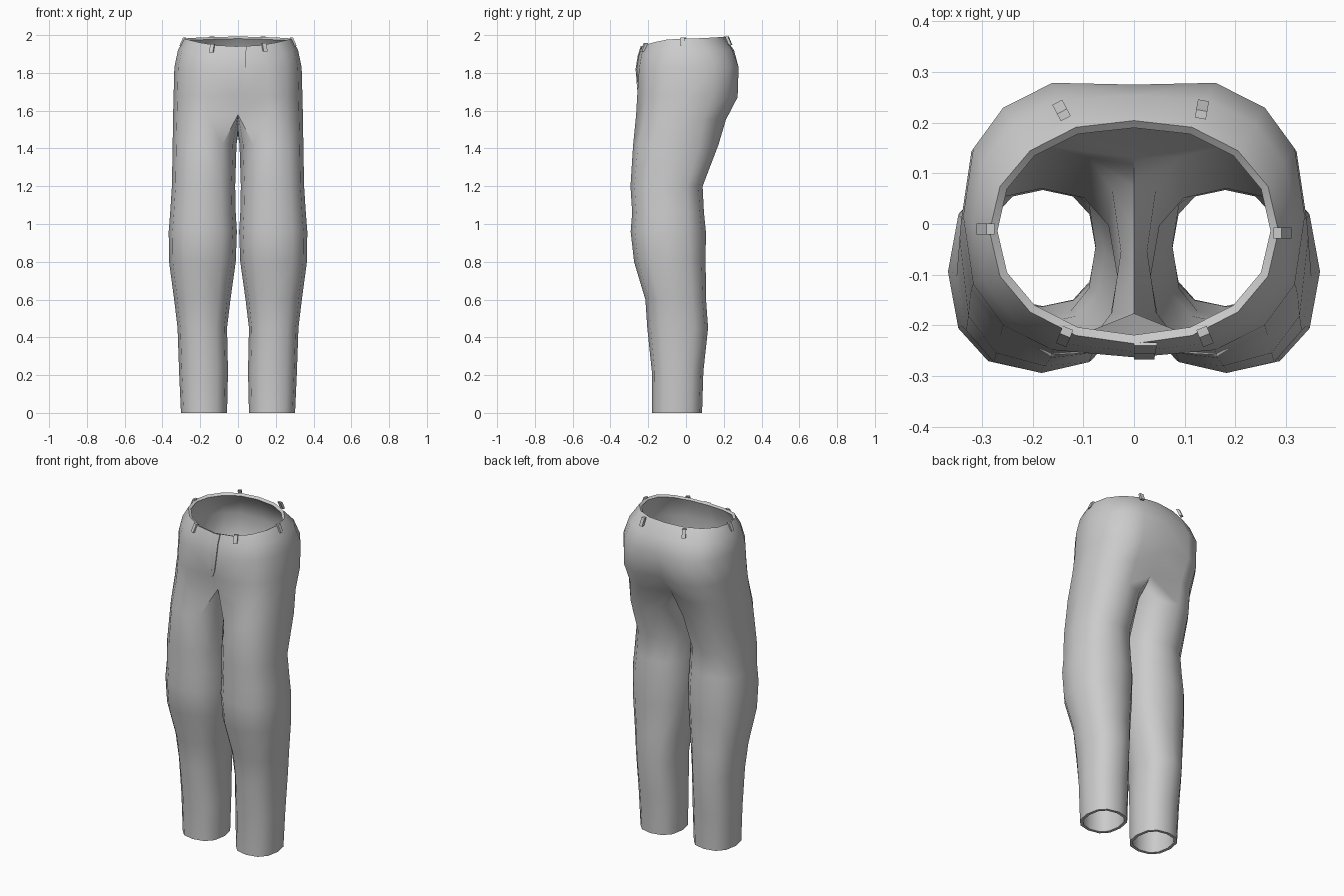
import bpy, bmesh
from math import sin, cos, radians, copysign
from mathutils import Vector

if "Cube" in bpy.data.objects:
    bpy.data.objects.remove(bpy.data.objects["Cube"])


def superpoint(deg, n):
    """Unit point on a rounded-square outline."""
    c, s = cos(radians(deg)), sin(radians(deg))
    f = lambda v: copysign(abs(v) ** (2 / n), v) if abs(v) > 1e-6 else 0.0
    return f(c), f(s)


def smooth(obj, angle=40):
    bpy.ops.object.select_all(action='DESELECT')
    obj.select_set(True)
    bpy.context.view_layer.objects.active = obj
    bpy.ops.object.convert(target='MESH')
    bpy.ops.object.shade_smooth_by_angle(angle=radians(angle))


def new_object(name, bm):
    me = bpy.data.meshes.new(name)
    bm.to_mesh(me)
    bm.free()
    obj = bpy.data.objects.new(name, me)
    bpy.context.collection.objects.link(obj)
    return obj


# Leg sections: z, inner x, outer x, front y, back y
LEG = [
    (0.00, 0.058, 0.302, -0.180, 0.085),
    (0.22, 0.053, 0.312, -0.181, 0.092),
    (0.45, 0.058, 0.320, -0.205, 0.117),
    (0.60, 0.040, 0.338, -0.215, 0.106),
    (0.80, 0.012, 0.365, -0.275, 0.104),
    (0.96, 0.006, 0.367, -0.293, 0.105),
    (1.06, 0.012, 0.359, -0.285, 0.095),
    (1.20, 0.015, 0.350, -0.294, 0.088),
    (1.42, 0.008, 0.346, -0.280, 0.172),
]
# Hip sections: z front, z side, z back, half width, front y, back y,
# front dent, back dent, squareness
HIP = [
    (1.58, 1.56, 1.55, 0.344, -0.279, 0.226, 0.085, 0.080, 2.6),
    (1.68, 1.68, 1.67, 0.341, -0.275, 0.290, 0.025, 0.050, 2.6),
    (1.82, 1.83, 1.83, 0.337, -0.265, 0.295, 0.002, 0.020, 2.6),
    (1.89, 1.92, 1.92, 0.318, -0.252, 0.262, 0.000, 0.008, 2.4),
    (1.94, 1.982, 1.992, 0.285, -0.236, 0.207, 0.000, 0.003, 2.1),
]
# Crotch saddle on the centre line, back to front: y, z
SADDLE = [(0.085, 1.49), (-0.01, 1.47), (-0.11, 1.51)]

# Trousers: one leg tube opening into half a hip, mirrored and thickened
bm = bmesh.new()
rows = []
for z, xi, xo, yf, yb in LEG:
    row = []
    for i in range(12):
        u, v = superpoint(-120 + 30 * i, 2.4)
        row.append(bm.verts.new(((xi + xo) / 2 + u * (xo - xi) / 2,
                                 (yf + yb) / 2 + v * (yb - yf) / 2, z)))
    rows.append(row)
for k, (zf, zs, zb, a, yf, yb, df, db, n) in enumerate(HIP):
    row = []
    for i in range(9):
        u, v = superpoint(-90 + 22.5 * i, n)
        y = (yf + yb) / 2 + v * (yb - yf) / 2
        y += df if i == 0 else -db if i == 8 else 0
        t = sin(radians(-90 + 22.5 * i))
        z = zs + ((zf - zs) if t < 0 else (zb - zs)) * t * t
        row.append(bm.verts.new((a * u, y, z)))
    if k == 0:
        row += [bm.verts.new((0, y, z)) for y, z in SADDLE]
    rows.append(row)
for lo, hi in zip(rows, rows[1:]):
    closed = len(hi) == 12
    for i in range(12 if closed else 8):
        j = (i + 1) % 12
        bm.faces.new((lo[i], lo[j], hi[j], hi[i]))
trousers = new_object("trousers", bm)
mirror = trousers.modifiers.new("mirror", 'MIRROR')
mirror.merge_threshold = 0.002
shell = trousers.modifiers.new("cloth_thickness", 'SOLIDIFY')
shell.thickness = 0.018
shell.offset = -1
smooth(trousers)

# Fly flap: thin tapering strip lying on the front
bm = bmesh.new()
left, right = [], []
for z, y, w in [(1.942, -0.237, 0.045), (1.89, -0.253, 0.042),
                (1.82, -0.264, 0.040), (1.72, -0.256, 0.022), (1.68, -0.251, 0.006)]:
    left.append(bm.verts.new((0, y - 0.003, z)))
    right.append(bm.verts.new((w, y - 0.003, z)))
for i in range(4):
    bm.faces.new((left[i], left[i + 1], right[i + 1], right[i]))
fly = new_object("fly_flap", bm)
fly.modifiers.new("thickness", 'SOLIDIFY').thickness = 0.006
smooth(fly)

# Belt loops: small slanted blocks around the waistband
LOOPS = [(-0.137, -0.222, 1.93, -112), (0.140, -0.222, 1.935, -68),
         (-0.293, -0.010, 1.965, 180), (0.293, -0.018, 1.965, 0),
         (-0.143, 0.224, 1.97, 118), (0.134, 0.226, 1.97, 80)]
for k, (x, y, z, deg) in enumerate(LOOPS):
    out = Vector((cos(radians(deg)), sin(radians(deg)), 0))
    side = Vector((-out.y, out.x, 0))
    up = Vector((0, 0, 1)) - out * 0.45
    bm = bmesh.new()
    bmesh.ops.create_cube(bm, size=1)
    for v in bm.verts:
        c = v.co.copy()
        v.co = Vector((x, y, z)) + out * c.x * 0.016 + side * c.y * 0.022 + up * c.z * 0.045
    bmesh.ops.recalc_face_normals(bm, faces=bm.faces)
    new_object(f"belt_loop_{k + 1}", bm)
